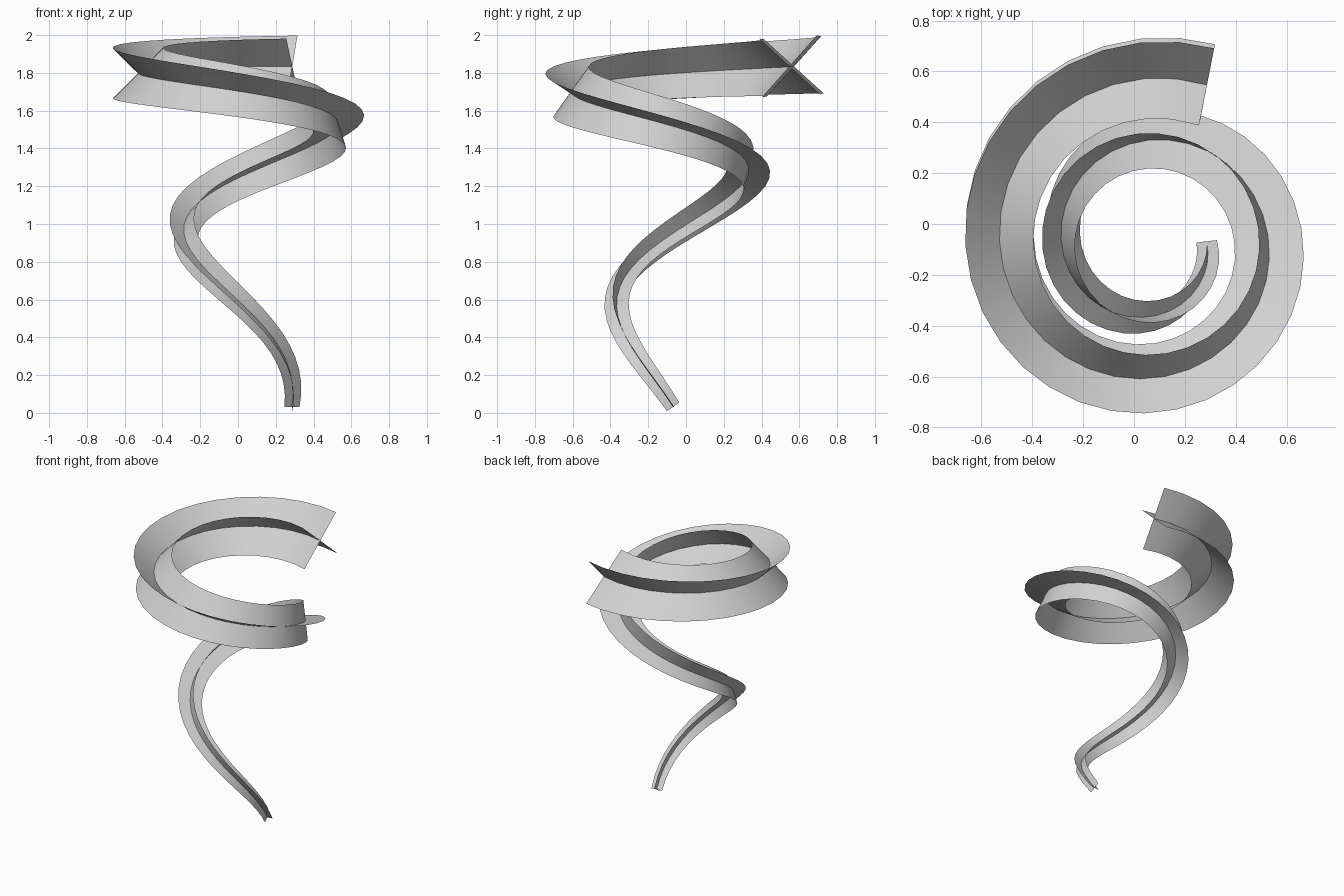
import bpy, math
from mathutils import Vector

if "Cube" in bpy.data.objects:
    bpy.data.objects.remove(bpy.data.objects["Cube"], do_unlink=True)

SEGMENTS = 60
TURN_START, TURN_END = -0.007, 1.805
CENTRE = Vector((0.062, -0.078, 0.0))
TOTAL_TWIST = math.radians(228)
UP = Vector((0, 0, 1))

mat = bpy.data.materials.new("light_grey")
mat.use_nodes = True
colour = (0.64, 0.64, 0.64, 1)
mat.diffuse_color = colour
mat.node_tree.nodes["Principled BSDF"].inputs["Base Color"].default_value = colour


def path_point(turn):
    """Clockwise widening spiral whose climb eases out towards the top."""
    angle = -math.tau * turn
    radius = 0.226 + 0.243 * turn
    s = (turn - TURN_START) / (TURN_END - TURN_START)
    height = 0.032 + 1.803 * (1 - max(0.0, 1 - s) ** 2.15)
    return CENTRE + Vector((radius * math.cos(angle), radius * math.sin(angle), height))


# Spine: points, tangents and accumulated twist of a rotation-free sweep
turns = [TURN_START + (TURN_END - TURN_START) * i / SEGMENTS for i in range(SEGMENTS + 1)]
points = [path_point(t) for t in turns]
tangents = [(points[min(i + 1, SEGMENTS)] - points[max(i - 1, 0)]).normalized()
            for i in range(SEGMENTS + 1)]
twist = [0.0]
for a, b in zip(tangents, tangents[1:]):
    heading = abs(a.xy.angle_signed(b.xy))
    twist.append(twist[-1] + heading * (a.z + b.z) / 2)
scale = TOTAL_TWIST / twist[-1]


def make_ribbon(name, offset):
    """Thin ribbon through the spine, widening upwards."""
    verts, faces = [], []
    for i, (turn, p, t) in enumerate(zip(turns, points, tangents)):
        outward = UP.cross(t).normalized()
        upward = t.cross(outward)
        angle = twist[i] * scale + offset
        arm = (outward * math.cos(angle) + upward * math.sin(angle)) * (0.041 + 0.0985 * turn)
        verts += [p - arm, p, p + arm]
        if i < SEGMENTS:
            k = 3 * i
            faces += [(k + c, k + c + 1, k + c + 4, k + c + 3) for c in (0, 1)]
    mesh = bpy.data.meshes.new(name)
    mesh.from_pydata(verts, [], faces)
    mesh.materials.append(mat)
    mesh.shade_smooth()
    obj = bpy.data.objects.new(name, mesh)
    bpy.context.collection.objects.link(obj)


# Two ribbons crossing at right angles
make_ribbon("spiral_ribbon_first", 0.0)
make_ribbon("spiral_ribbon_second", math.pi / 2)
